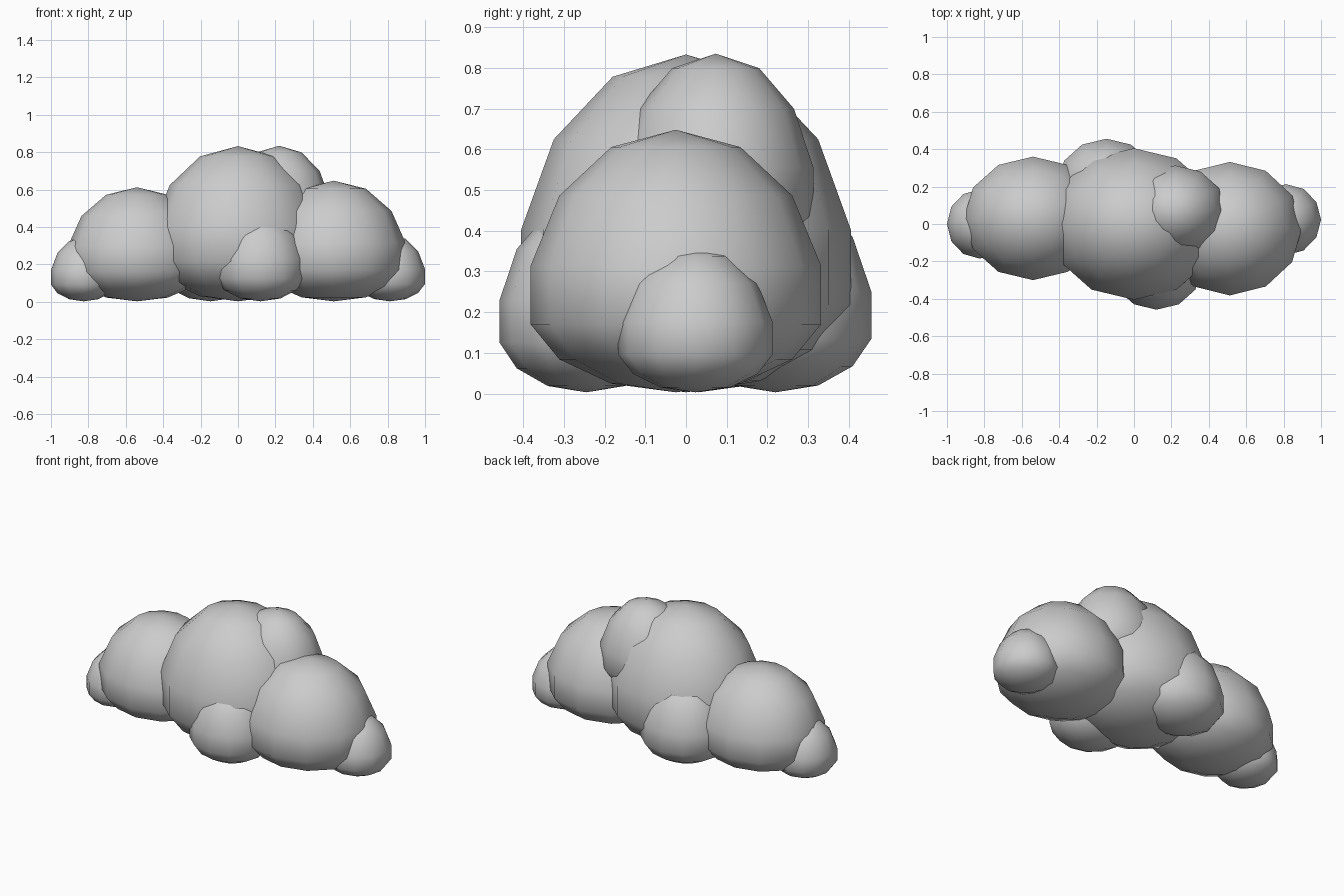
import bpy

if "Cube" in bpy.data.objects:
    bpy.data.objects.remove(bpy.data.objects["Cube"])

# widest ring of a 7-ring sphere is 0.975 of its radius
RING = 0.975


def puff(name, x, y, half_x, half_y, height, bottom=0.003):
    """Low-poly ball, stretched upwards and squashed to half depth below."""
    bpy.ops.mesh.primitive_uv_sphere_add(segments=12, ring_count=7, radius=1)
    ob = bpy.context.object
    ob.name = name
    up = height / 1.5
    for v in ob.data.vertices:
        v.co.x *= half_x / RING
        v.co.y *= half_y / RING
        v.co.z *= up if v.co.z > 0 else up * 0.5
    ob.location = (x, y, bottom + up * 0.5)
    bpy.ops.object.shade_smooth()
    return ob


# large body puffs
puff("cloud_middle", 0.0, 0.0, 0.455, 0.405, 0.83)
puff("cloud_left", -0.54, 0.03, 0.37, 0.33, 0.61)
puff("cloud_right", 0.512, -0.025, 0.385, 0.357, 0.645)

# small end puffs
puff("cloud_left_end", -0.825, 0.0, 0.175, 0.185, 0.345)
puff("cloud_right_end", 0.813, 0.023, 0.187, 0.19, 0.358)

# front, back and top bumps
puff("cloud_front_bump", 0.12, -0.245, 0.24, 0.213, 0.47)
puff("cloud_back_bump", -0.147, 0.22, 0.262, 0.236, 0.51)
puff("cloud_top_bump", 0.22, 0.073, 0.27, 0.24, 0.54, bottom=0.295)
